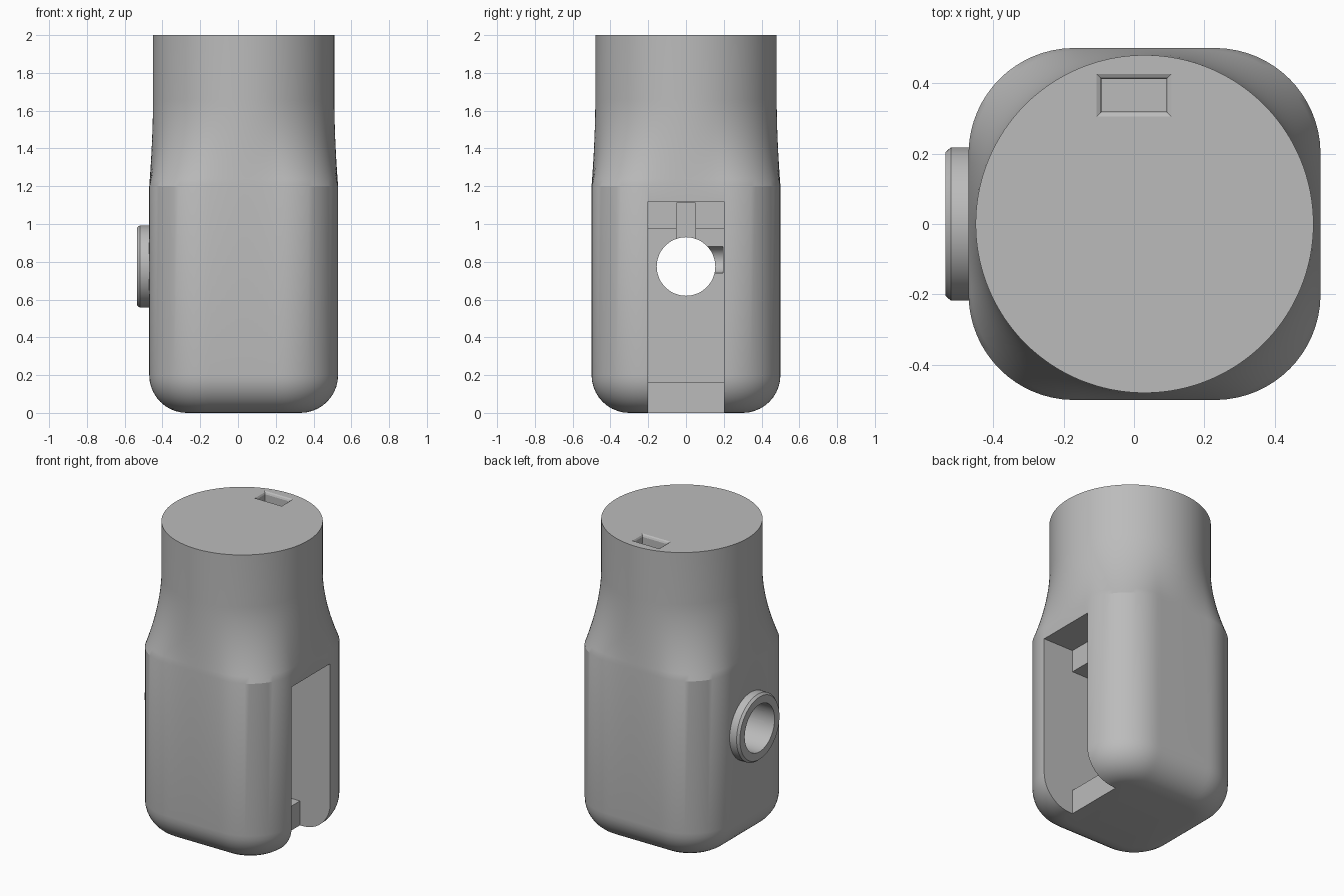
import bpy, bmesh, math
from mathutils import Matrix

if "Cube" in bpy.data.objects:
    bpy.data.objects.remove(bpy.data.objects["Cube"], do_unlink=True)

CX = 0.03          # body axis
HOLE_Z = 0.775
HOLE_R = 0.155
SEG = 128

grey = bpy.data.materials.new("plain grey")
grey.use_nodes = True
grey.diffuse_color = (0.5, 0.5, 0.5, 1)
grey.node_tree.nodes["Principled BSDF"].inputs["Base Color"].default_value = (0.5, 0.5, 0.5, 1)


def make_object(name, bm):
    bmesh.ops.recalc_face_normals(bm, faces=bm.faces[:])
    mesh = bpy.data.meshes.new(name)
    bm.to_mesh(mesh)
    bm.free()
    mesh.materials.append(grey)
    obj = bpy.data.objects.new(name, mesh)
    bpy.context.collection.objects.link(obj)
    return obj


def bridge(bm, rings, closed=False):
    pairs = list(zip(rings, rings[1:] + rings[:1])) if closed else list(zip(rings, rings[1:]))
    for a, b in pairs:
        for i in range(len(a)):
            j = (i + 1) % len(a)
            bm.faces.new((a[i], a[j], b[j], b[i]))


def square_radius(angle, half, corner):
    """Distance from the centre to a rounded square along an angle."""
    c, s = sorted((abs(math.cos(angle)), abs(math.sin(angle))), reverse=True)
    flat = half - corner
    if half * s / c <= flat:
        return half / c
    along = flat * (c + s)
    return along + math.sqrt(along ** 2 - 2 * flat ** 2 + corner ** 2)


def box(name, x0, x1, y0, y1, z0, z1):
    bm = bmesh.new()
    size = Matrix.Diagonal((x1 - x0, y1 - y0, z1 - z0, 1))
    place = Matrix.Translation(((x0 + x1) / 2, (y0 + y1) / 2, (z0 + z1) / 2))
    bmesh.ops.create_cube(bm, size=1, matrix=place @ size)
    return make_object(name, bm)


def rod(name, radius, length, centre, axis):
    bm = bmesh.new()
    turn = Matrix.Rotation(math.pi / 2, 4, axis)
    bmesh.ops.create_cone(bm, cap_ends=True, segments=64, radius1=radius, radius2=radius,
                          depth=length, matrix=Matrix.Translation(centre) @ turn)
    return make_object(name, bm)


def smooth(obj):
    bpy.ops.object.select_all(action='DESELECT')
    obj.select_set(True)
    bpy.context.view_layer.objects.active = obj
    bpy.ops.object.shade_smooth_by_angle(angle=math.radians(20))


# Body: filleted base, straight rounded square, then a flare into a round neck
layers = []
for k in range(11):
    a = math.pi / 2 * k / 10
    layers.append((0.2 * (1 - math.cos(a)), 0.2 * (1 - math.sin(a)), 0))
for k in range(13):
    t = k / 12
    layers.append((1.2 + 0.46 * t, 0, 1 - (1 - t) ** 1.8))
layers.append((2.0, 0, 1))

bm = bmesh.new()
rings = []
for z, inset, roundness in layers:
    ring = []
    for i in range(SEG):
        a = 2 * math.pi * i / SEG
        r = square_radius(a, 0.5 - inset, 0.3 - inset)
        r += (0.48 - r) * roundness
        ring.append(bm.verts.new((CX + r * math.cos(a), r * math.sin(a), z)))
    rings.append(ring)
bridge(bm, rings)
bm.faces.new(rings[0][::-1])
bm.faces.new(rings[-1])
body = make_object("body", bm)

# Cutters: side slot, deeper chamber, cable channels, through hole
cutters = [
    box("slot_cutter", 0.31, 0.7, -0.2, 0.2, -0.1, 1.12),
    box("chamber_cutter", -0.15, 0.6, -0.2, 0.2, 0.16, 0.975),
    box("channel_cutter", -0.21, 0.5, -0.05, 0.05, 0.8, 1.11),
    rod("side_channel_cutter", 0.07, 0.19, (-0.15, 0.1, 0.81), 'X'),
    rod("hole_cutter", HOLE_R, 0.7, (-0.4, 0, HOLE_Z), 'Y'),
]

# Top pocket cutter with a flared lip
bm = bmesh.new()
rings = []
for z, lip in ((1.92, 0), (1.985, 0), (1.995, 0.005), (2.0, 0.014), (2.05, 0.014)):
    x, y0, y1 = 0.092 + lip, 0.32 - lip, 0.412 + lip
    rings.append([bm.verts.new((px, py, z)) for px, py in ((-x, y0), (x, y0), (x, y1), (-x, y1))])
bridge(bm, rings)
bm.faces.new(rings[0][::-1])
bm.faces.new(rings[-1])
cutters.append(make_object("pocket_cutter", bm))

bpy.context.view_layer.objects.active = body
for cutter in cutters:
    mod = body.modifiers.new(cutter.name, 'BOOLEAN')
    mod.operation = 'DIFFERENCE'
    mod.solver = 'EXACT'
    mod.object = cutter
    bpy.ops.object.modifier_apply(modifier=mod.name)
for cutter in cutters:
    bpy.data.objects.remove(cutter, do_unlink=True)
smooth(body)

# Collar around the hole on the right side
profile = [(-0.46, HOLE_R), (-0.535, HOLE_R), (-0.535, 0.205), (-0.52, 0.218), (-0.46, 0.218)]
bm = bmesh.new()
rings = []
for x, r in profile:
    rings.append([bm.verts.new((x, r * math.cos(2 * math.pi * i / 64),
                                HOLE_Z + r * math.sin(2 * math.pi * i / 64))) for i in range(64)])
bridge(bm, rings, closed=True)
smooth(make_object("hole_collar", bm))
